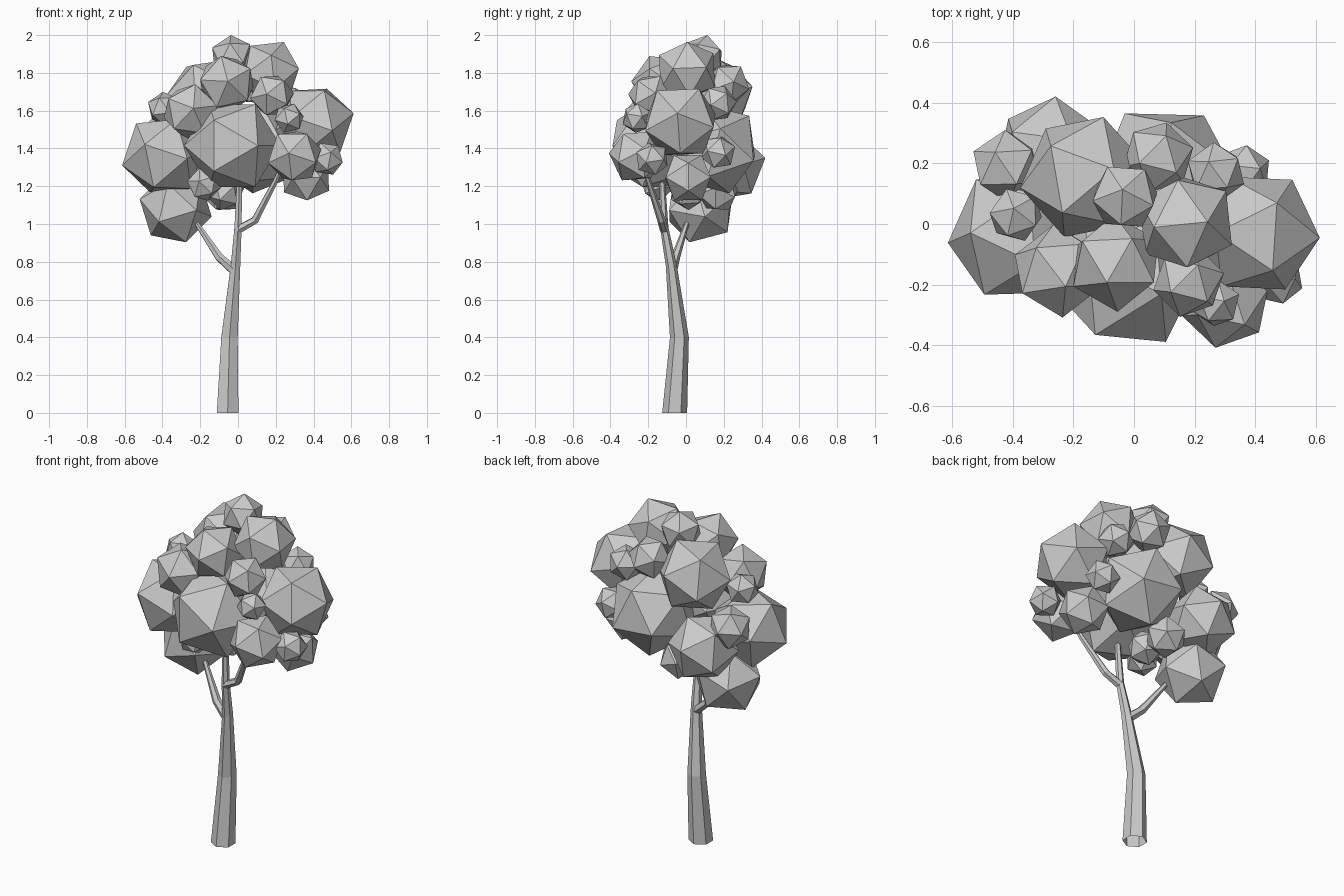
import bpy, bmesh, math, random
from mathutils import Vector, Matrix

if "Cube" in bpy.data.objects:
    bpy.data.objects.remove(bpy.data.objects["Cube"])

random.seed(4)


def add_object(name, bm):
    mesh = bpy.data.meshes.new(name)
    bm.normal_update()
    bm.to_mesh(mesh)
    bm.free()
    ob = bpy.data.objects.new(name, mesh)
    bpy.context.collection.objects.link(ob)
    return ob


def limb(name, path, sides=6):
    """Tapered faceted tube through (x, y, z, radius) points, open at the ground."""
    bm = bmesh.new()
    pts = [Vector(p[:3]) for p in path]
    rings = []
    for i, p in enumerate(path):
        if p[2] == 0:
            d = Vector((0, 0, 1))
        else:
            d = (pts[min(i + 1, len(pts) - 1)] - pts[max(i - 1, 0)]).normalized()
        rot = Vector((0, 0, 1)).rotation_difference(d)
        ring = []
        for k in range(sides):
            a = math.tau * (k + .5) / sides
            v = Vector((math.cos(a), math.sin(a), 0)) * p[3]
            ring.append(bm.verts.new(pts[i] + rot @ v))
        rings.append(ring)
    for a, b in zip(rings, rings[1:]):
        for k in range(sides):
            n = (k + 1) % sides
            bm.faces.new((a[k], a[n], b[n], b[k]))
    bm.faces.new(rings[-1])
    return add_object(name, bm)


def leaf_clump(name, centre, radius, turn=None):
    """Icosahedron, by default with one corner pointing out of the crown."""
    bm = bmesh.new()
    bmesh.ops.create_icosphere(bm, subdivisions=1, radius=radius)
    if turn is None:
        out = Vector(centre) - Vector((0, 0, 1.45))
        turn = Vector((0, 0, 1)).rotation_difference(out.normalized()).to_matrix().to_4x4()
        turn = turn @ Matrix.Rotation(random.uniform(0, math.tau), 4, 'Z')
    bmesh.ops.transform(bm, matrix=Matrix.Translation(centre) @ turn, verts=bm.verts)
    return add_object(name, bm)


# Trunk and branches
limb("trunk", [(-.055, -.06, 0, .066), (-.045, -.035, .4, .050), (-.013, -.078, .78, .029),
               (0, -.115, .98, .022), (.01, -.13, 1.3, .014)])
limb("left_branch", [(-.015, -.075, .75, .028), (-.10, -.055, .825, .024),
                     (-.21, 0, .99, .014), (-.26, .03, 1.06, .011)])
limb("right_branch", [(0, -.115, .97, .024), (.09, -.13, 1.02, .022),
                      (.20, -.20, 1.23, .015), (.23, -.22, 1.30, .012)])

# Crown, front clump with a level edge facing forward
edge_forward = Matrix.Rotation(math.pi / 2, 4, 'X') @ Matrix.Rotation(math.radians(31.72), 4, 'Y')
leaf_clump("front_leaf_clump", (-.03, -.17, 1.415), .257, edge_forward)

# Crown, large clumps
large = [((-.395, -.04, 1.36), .225), ((-.33, .075, 1.085), .198),
         ((.405, -.03, 1.54), .213), ((-.165, .155, 1.68), .213), ((-.275, .23, 1.31), .195),
         ((.10, .155, 1.40), .25), ((.17, .005, 1.81), .17)]
# Crown, medium clumps
medium = [((.30, -.26, 1.36), .152), ((-.06, -.13, 1.745), .16), ((-.25, -.155, 1.595), .155),
          ((-.03, .09, 1.885), .118), ((.18, -.19, 1.68), .12), ((-.42, .19, 1.45), .12),
          ((.36, .01, 1.245), .14), ((.08, .22, 1.74), .12)]
# Crown, small clumps
small = [((.27, -.26, 1.56), .082), ((-.39, .03, 1.61), .093), ((-.18, -.15, 1.21), .092),
         ((.47, -.18, 1.345), .092), ((.36, .17, 1.38), .095), ((.27, .17, 1.64), .10),
         ((-.08, .17, 1.17), .115), ((-.07, .01, 1.17), .10)]

for size, clumps in (("large", large), ("medium", medium), ("small", small)):
    for i, (c, r) in enumerate(clumps, 1):
        leaf_clump(f"{size}_leaf_clump_{i}", c, r)
